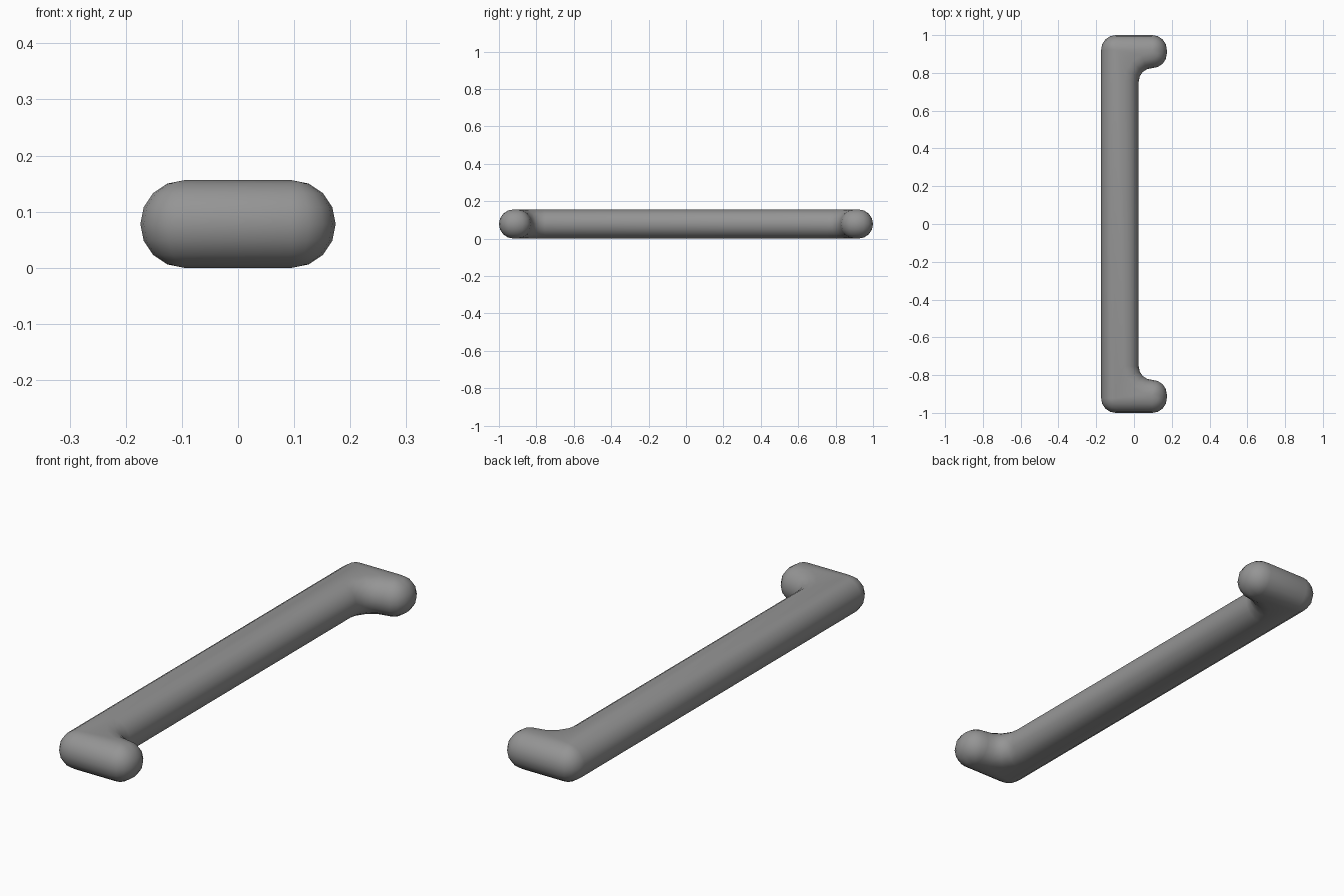
import bpy, bmesh
from math import sin, cos, radians

cube = bpy.data.objects.get("Cube")
if cube:
    bpy.data.objects.remove(cube, do_unlink=True)

R = 0.078         # edge rounding radius
FILLET = 0.149    # inner corner fillet radius measured at the core line
STEPS = 4         # segments per quarter turn
LEG_X, LEG_IN, LEG_OUT = 0.096, 0.903, 0.922


def arc(cx, cy, radius, start, end):
    """Points on a circular arc in plan."""
    angles = [radians(start + (end - start) * i / STEPS) for i in range(STEPS + 1)]
    return [(cx + radius * cos(a), cy + radius * sin(a)) for a in angles]


def outline(d):
    """Plan of the handle, the core line grown outwards by d."""
    half = arc(LEG_X, LEG_IN - FILLET, FILLET - d, 180, 90)   # inner fillet
    half += arc(LEG_X, LEG_IN, d, -90, 0)                     # leg tip
    half += arc(LEG_X, LEG_OUT, d, 0, 90)
    half += arc(-LEG_X, LEG_OUT, d, 90, 180)                  # outer corner
    return half + [(x, -y) for x, y in reversed(half)]


# Stack outlines along a half-round edge profile
bm = bmesh.new()
rings = []
for i in range(-STEPS, STEPS + 1):
    t = radians(90 * i / STEPS)
    rings.append([bm.verts.new((x, y, R + R * sin(t))) for x, y in outline(R * cos(t))])
for low, high in zip(rings, rings[1:]):
    for j in range(len(low)):
        k = (j + 1) % len(low)
        bm.faces.new((low[j], low[k], high[k], high[j]))
bm.faces.new(rings[-1])
bm.faces.new(list(reversed(rings[0])))
bmesh.ops.remove_doubles(bm, verts=bm.verts, dist=0.0005)
bmesh.ops.recalc_face_normals(bm, faces=bm.faces)

mesh = bpy.data.meshes.new("pull_handle")
bm.to_mesh(mesh)
bm.free()
handle = bpy.data.objects.new("pull_handle", mesh)
bpy.context.collection.objects.link(handle)

# Plain grey finish
grey = bpy.data.materials.new("grey_metal")
grey.use_nodes = True
colour = (0.3, 0.3, 0.3, 1)
grey.diffuse_color = colour
grey.node_tree.nodes["Principled BSDF"].inputs["Base Color"].default_value = colour
mesh.materials.append(grey)

# Smooth shading
bpy.ops.object.select_all(action="DESELECT")
handle.select_set(True)
bpy.context.view_layer.objects.active = handle
bpy.ops.object.shade_smooth_by_angle(angle=radians(40))
